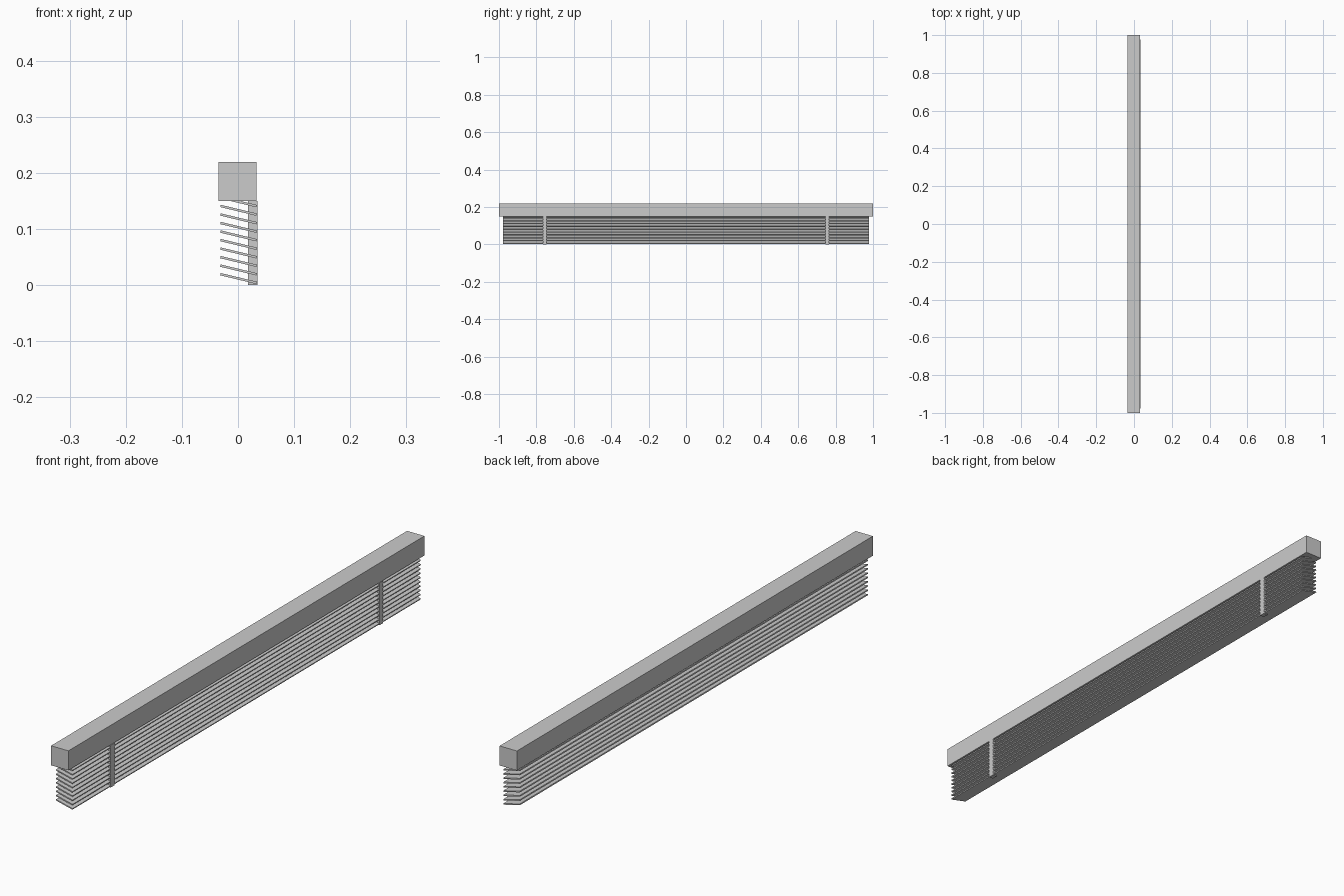
import bpy, math

if "Cube" in bpy.data.objects:
    bpy.data.objects.remove(bpy.data.objects["Cube"])

def box(name, x, y, z, rot_y=0.0):
    """Box from (min, max) ranges, optionally tilted about y."""
    bpy.ops.mesh.primitive_cube_add(
        size=1, location=[(a + b) / 2 for a, b in (x, y, z)], rotation=(0, rot_y, 0))
    ob = bpy.context.object
    ob.name = name
    ob.scale = [b - a for a, b in (x, y, z)]
    bpy.ops.object.transform_apply(location=False, rotation=True, scale=True)
    return ob

# Head rail
box("head_rail", (-0.035, 0.033), (-1, 1), (0.15, 0.2195))

# Stack of tilted slats
TILT = math.radians(13.5)
for i in range(10):
    zc = 0.0118 + 0.0152 * i
    box(f"slat_{i + 1}", (-0.0322, 0.0345), (-0.978, 0.978),
        (zc - 0.0021, zc + 0.0021), TILT)

# Vertical ladder tapes on the room side
for side, y in (("front", -0.755), ("back", 0.755)):
    box(f"ladder_tape_{side}", (0.018, 0.035), (y - 0.01, y + 0.01), (0, 0.15))
